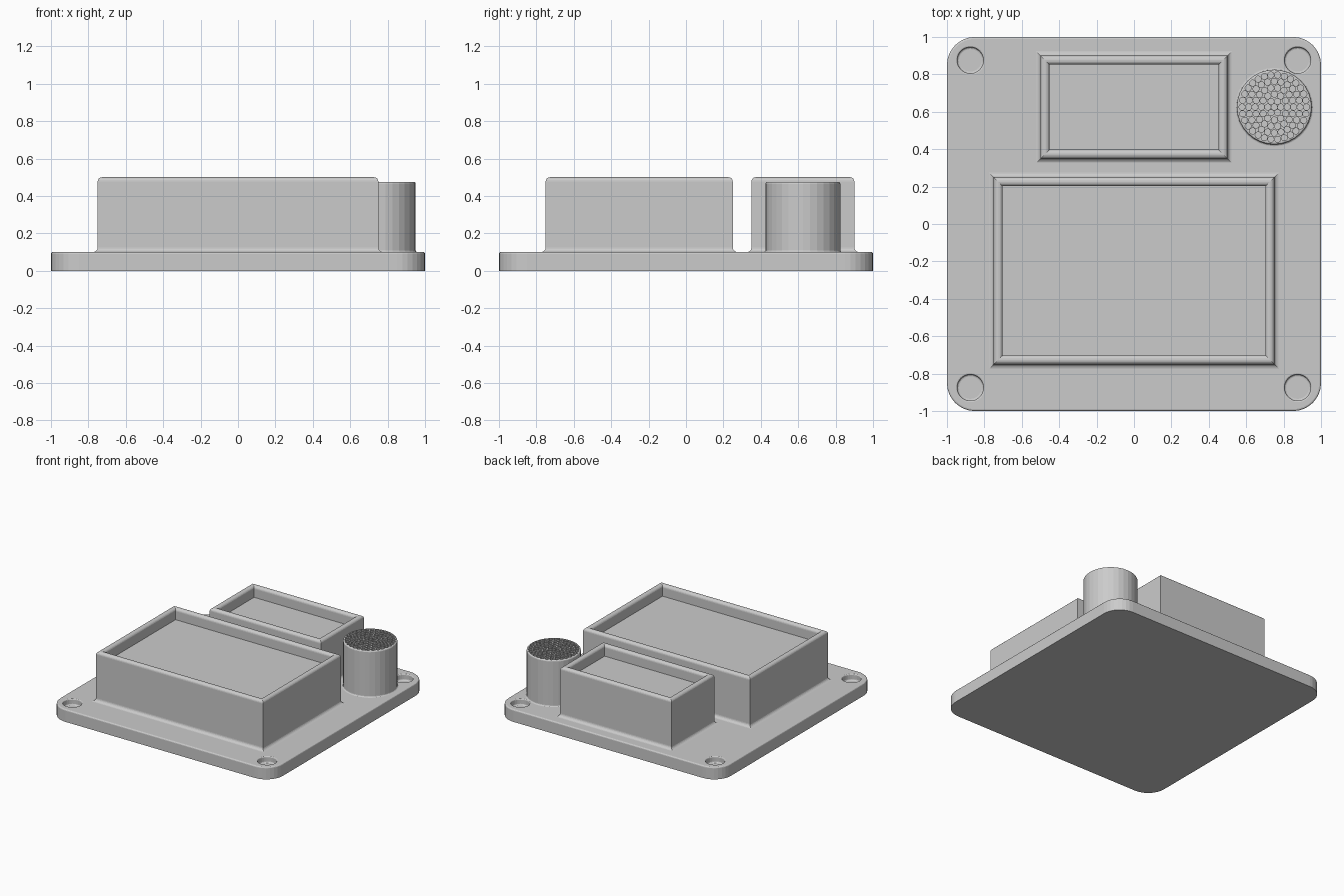
import bpy, bmesh, math

if "Cube" in bpy.data.objects:
    bpy.data.objects.remove(bpy.data.objects["Cube"], do_unlink=True)

grey = bpy.data.materials.new("plain grey")
grey.use_nodes = True
grey.diffuse_color = (0.6, 0.6, 0.6, 1)
grey.node_tree.nodes["Principled BSDF"].inputs["Base Color"].default_value = (0.6, 0.6, 0.6, 1)


def add_object(name, bm):
    bmesh.ops.recalc_face_normals(bm, faces=bm.faces[:])
    mesh = bpy.data.meshes.new(name)
    bm.to_mesh(mesh)
    bm.free()
    mesh.materials.append(grey)
    obj = bpy.data.objects.new(name, mesh)
    bpy.context.collection.objects.link(obj)
    return obj


def loft(bm, outline, profile):
    """Stack closed outlines along (offset, z) steps and cap both ends."""
    rings = [[bm.verts.new((x, y, z)) for x, y in outline(off)] for off, z in profile]
    for low, high in zip(rings, rings[1:]):
        for i in range(len(low)):
            j = (i + 1) % len(low)
            bm.faces.new((low[i], low[j], high[j], high[i]))
    bm.faces.new(rings[0][::-1])
    bm.faces.new(rings[-1])


def circle(cx, cy, radius, sides):
    def outline(off):
        turns = [math.tau * i / sides for i in range(sides)]
        return [(cx + (radius + off) * math.cos(a), cy + (radius + off) * math.sin(a)) for a in turns]
    return outline


def rectangle(x0, x1, y0, y1):
    return lambda o: [(x0 - o, y0 - o), (x1 + o, y0 - o), (x1 + o, y1 + o), (x0 - o, y1 + o)]


def rounded_square(half, radius, steps=8):
    def outline(off):
        points = []
        for k, (sx, sy) in enumerate([(1, 1), (-1, 1), (-1, -1), (1, -1)]):
            for i in range(steps + 1):
                a = math.pi / 2 * (k + i / steps)
                points.append((sx * (half - radius) + (radius + off) * math.cos(a),
                               sy * (half - radius) + (radius + off) * math.sin(a)))
        return points
    return outline


def arc(cx, cz, r, start, end, steps=5):
    angles = [math.radians(start + (end - start) * i / steps) for i in range(steps + 1)]
    return [(cx + r * math.cos(a), cz + r * math.sin(a)) for a in angles]


def cut(obj, cutter):
    cutter.hide_render = True
    mod = obj.modifiers.new("cut", "BOOLEAN")
    mod.operation = "DIFFERENCE"
    mod.solver = "EXACT"
    mod.object = cutter
    graph = bpy.context.evaluated_depsgraph_get()
    result = bpy.data.meshes.new_from_object(obj.evaluated_get(graph))
    obj.modifiers.clear()
    obj.data = result
    bpy.data.objects.remove(cutter, do_unlink=True)


# Base plate with four shallow round corner recesses
bm = bmesh.new()
loft(bm, rounded_square(1, 0.15), [(0, 0)] + arc(-0.01, 0.09, 0.01, 0, 90, 3))
base = add_object("base_plate", bm)

bm = bmesh.new()
for sx in (-1, 1):
    for sy in (-1, 1):
        floor_fillet = arc(-0.01, 0.06, 0.01, 270, 360, 3)
        lip = arc(0.008, 0.092, 0.008, 180, 90, 3)
        loft(bm, circle(sx * 0.875, sy * 0.875, 0.07, 32), floor_fillet + lip + [(0.008, 0.12)])
cut(base, add_object("recess_cutter", bm))

# Open trays: flared foot, rounded rim, sunken floor
tray_profile = (arc(0.025, 0.125, 0.025, 270, 180) + arc(-0.022, 0.478, 0.022, 0, 90)
                + arc(-0.026, 0.478, 0.022, 90, 180) + [(-0.048, 0.41)])
for name, bounds in (("large_tray", (-0.75, 0.75, -0.75, 0.25)),
                     ("small_tray", (-0.5, 0.5, 0.35, 0.9))):
    bm = bmesh.new()
    loft(bm, rectangle(*bounds), tray_profile)
    add_object(name, bm)

# Round post with a perforated top
px, py, top = 0.75, 0.625, 0.475
bm = bmesh.new()
loft(bm, circle(px, py, 0.2, 32),
     arc(0.01, 0.11, 0.01, 270, 180, 4) + arc(-0.01, top - 0.01, 0.01, 0, 90, 3))
post = add_object("round_post", bm)

bm = bmesh.new()
for ring in range(6):
    count = max(1, 6 * ring)
    for i in range(count):
        a = math.tau * i / count
        r = ring * 0.0345
        loft(bm, circle(px + r * math.cos(a), py + r * math.sin(a), 0.0165, 10),
             [(0, top - 0.012), (0, top + 0.02)])
cut(post, add_object("perforation_cutter", bm))
